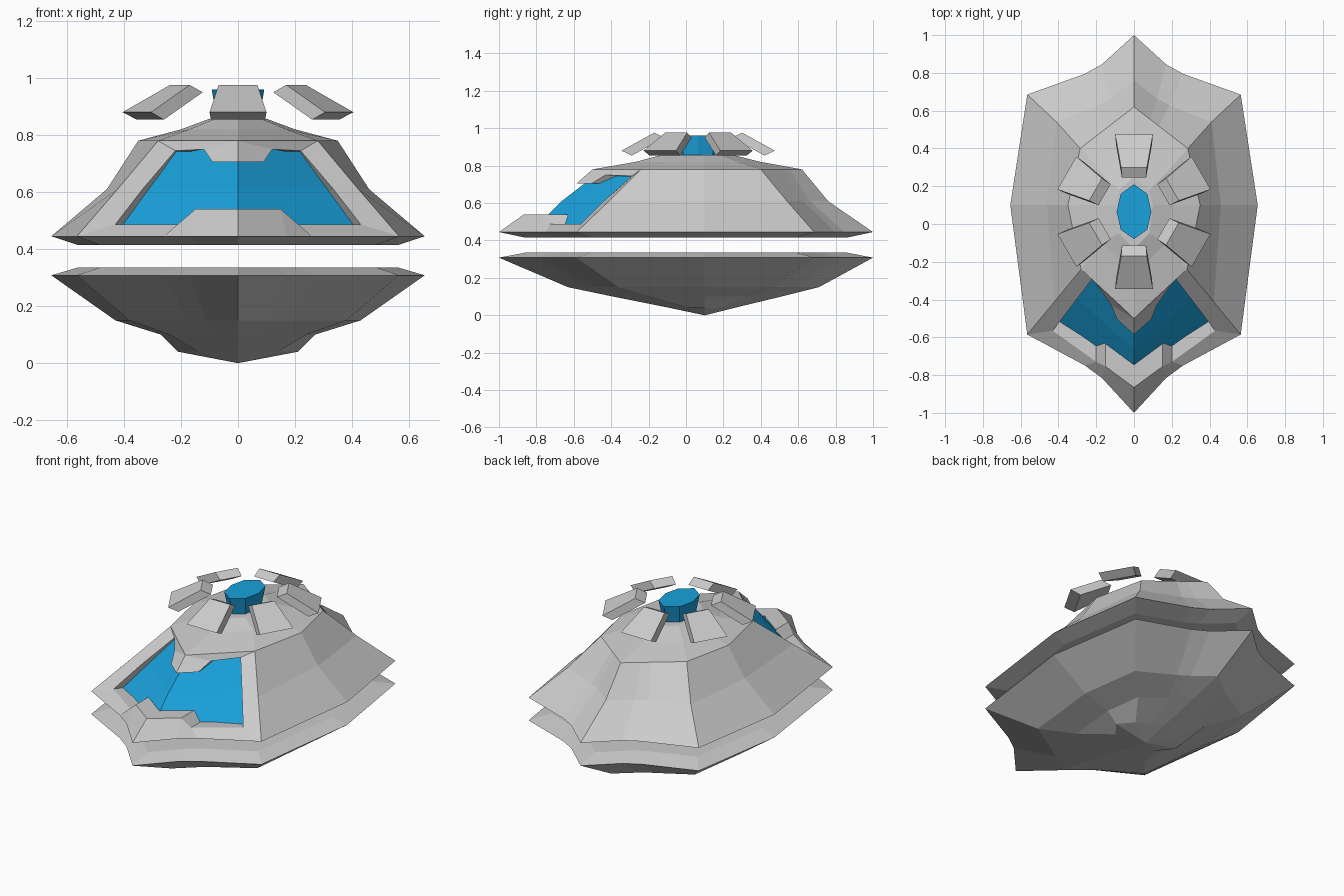
import bpy, bmesh, math
from mathutils import Vector, Matrix

if "Cube" in bpy.data.objects:
    bpy.data.objects.remove(bpy.data.objects["Cube"])

blue = bpy.data.materials.new("blue_glow")
blue.diffuse_color = (0.01, 0.36, 0.72, 1)
blue.use_nodes = True
blue.node_tree.nodes["Principled BSDF"].inputs["Base Color"].default_value = blue.diffuse_color


def make(name, faces, mat=None, mirror=True):
    """Object from a list of faces given as point lists, mirrored over x = 0."""
    bm = bmesh.new()
    for f in faces:
        bm.faces.new([bm.verts.new(p) for p in f])
    bmesh.ops.remove_doubles(bm, verts=bm.verts, dist=1e-4)
    bmesh.ops.dissolve_degenerate(bm, edges=bm.edges, dist=1e-4)
    bmesh.ops.recalc_face_normals(bm, faces=bm.faces)
    me = bpy.data.meshes.new(name)
    bm.to_mesh(me)
    bm.free()
    ob = bpy.data.objects.new(name, me)
    bpy.context.collection.objects.link(ob)
    if mirror:
        ob.modifiers.new("mirror", 'MIRROR')
    if mat:
        me.materials.append(mat)
    return ob


def ring(z, back, cb, side, cf, front, notch=0.0, s=1.0):
    """Half outline from back tip to front tip, with notched tip flanks."""
    b, cb, m, cf, f = (Vector(p) for p in ((0, back), cb, (side, 0.1), cf, (0, front)))
    n = Vector((0, notch))
    pts = [b, b.lerp(cb, .3) - n, b.lerp(cb, .46) - n, cb, m, cf,
           f.lerp(cf, .46) + n, f.lerp(cf, .3) + n, f]
    return [Vector((p.x * s, p.y * s, z)) for p in pts]


def loft(rings, skip=lambda r, i: False):
    return [(a[i], a[i + 1], b[i + 1], b[i])
            for r, (a, b) in enumerate(zip(rings, rings[1:]))
            for i in range(len(a) - 1) if not skip(r, i)]


def V(*p):
    return Vector(p)


rim = (1, (.565, .685), .655, (.565, -.585), -1, .06)

# Lower hull
low = [ring(.335, *rim, .86), ring(.308, *rim),
       ring(.15, .71, (.38, .46), .43, (.38, -.36), -.63, .02),
       ring(.10, .51, (.24, .32), .27, (.24, -.2), -.39),
       ring(.04, .26, (.14, .18), .21, (.14, .01), -.09),
       [V(0, .1, 0)] * 9]
make("lower_hull", loft(low) + [low[0]])

# Upper hull, left open at the front for the window frame
up = [ring(.415, *rim, .86), ring(.445, *rim),
      ring(.61, .76, (.41, .54), .46, (.4225, -.4125), -.76, .03),
      ring(.78, .62, (.285, .40), .35, (.28, -.24), -.5),
      ring(.82, .40, (.17, .27), .20, (.17, -.10), -.27),
      ring(.857, .25, (.08, .18), .10, (.08, -.05), -.13)]
hull = loft(up, lambda r, i: r in (1, 2) and i >= 5) + [up[0], up[-1]]

# Window frame: brow, side posts and raised lip, each with an inner wall
A, M, B = up[3][5], up[2][5], up[1][5]
E, C1, C2, D = up[3][8], up[1][6], up[1][7], up[1][8]
b = [V(0, -.585, .705), V(.09, -.505, .705), V(.12, -.43, .75), V(.22, -.29, .745)]
s = V(.335, -.44, .61)
l = [V(.43, -.565, .487), V(.20, -.73, .487), V(.15, -.755, .54), V(0, -.865, .54)]
hull += [(E, b[0], b[1]), (E, b[1], b[2]), (E, b[2], b[3], A), (A, b[3], s, M),
         (M, s, l[0], B), (B, l[0], l[1], C1), (C1, l[1], l[2], C2), (C2, l[2], l[3], D)]
inner = b + [s] + l
shift = [V(0, .09, .0)] * 3 + [V(-.01, .06, -.01)] + [V(-.02, .06, -.01)] * 2 + [V(0, .12, 0)] * 3
hull += loft([inner, [p + d for p, d in zip(inner, shift)]])
make("upper_hull", hull)

# Window panes, recessed behind the frame
top, mid, bot = (V(0, -.47, .76), V(0, -.665, .61), V(0, -.79, .485))
ct, cm, cb = (V(.23, -.22, .765), V(.325, -.375, .61), V(.43, -.505, .465))
make("window", [(top, mid, cm, ct), (mid, bot, cb, cm)], blue)

# Energy core: eight-sided, narrower at its foot
def core(z, k):
    half = [(0, .145), (.07, .095), (.092, 0), (.07, -.095), (0, -.145)]
    return [V(x * k, .065 + y * k, z) for x, y in half]
c = [core(.85, .8), core(.96, 1)]
make("energy_core", loft(c) + c, blue)

# Six tilted fins around the core
prof = [(.41, .88, .10), (.235, .976, .068), (.18, .95, .064), (.355, .854, .095)]
for k in range(6):
    rot = Matrix.Translation((0, .065, 0)) @ Matrix.Rotation(math.radians(60 * k), 4, 'Z')
    L = [rot @ V(-w, -r, z) for r, z, w in prof]
    R = [rot @ V(w, -r, z) for r, z, w in prof]
    make(f"fin_{k + 1}", [L, R] + loft([L + L[:1], R + R[:1]]), mirror=False)
